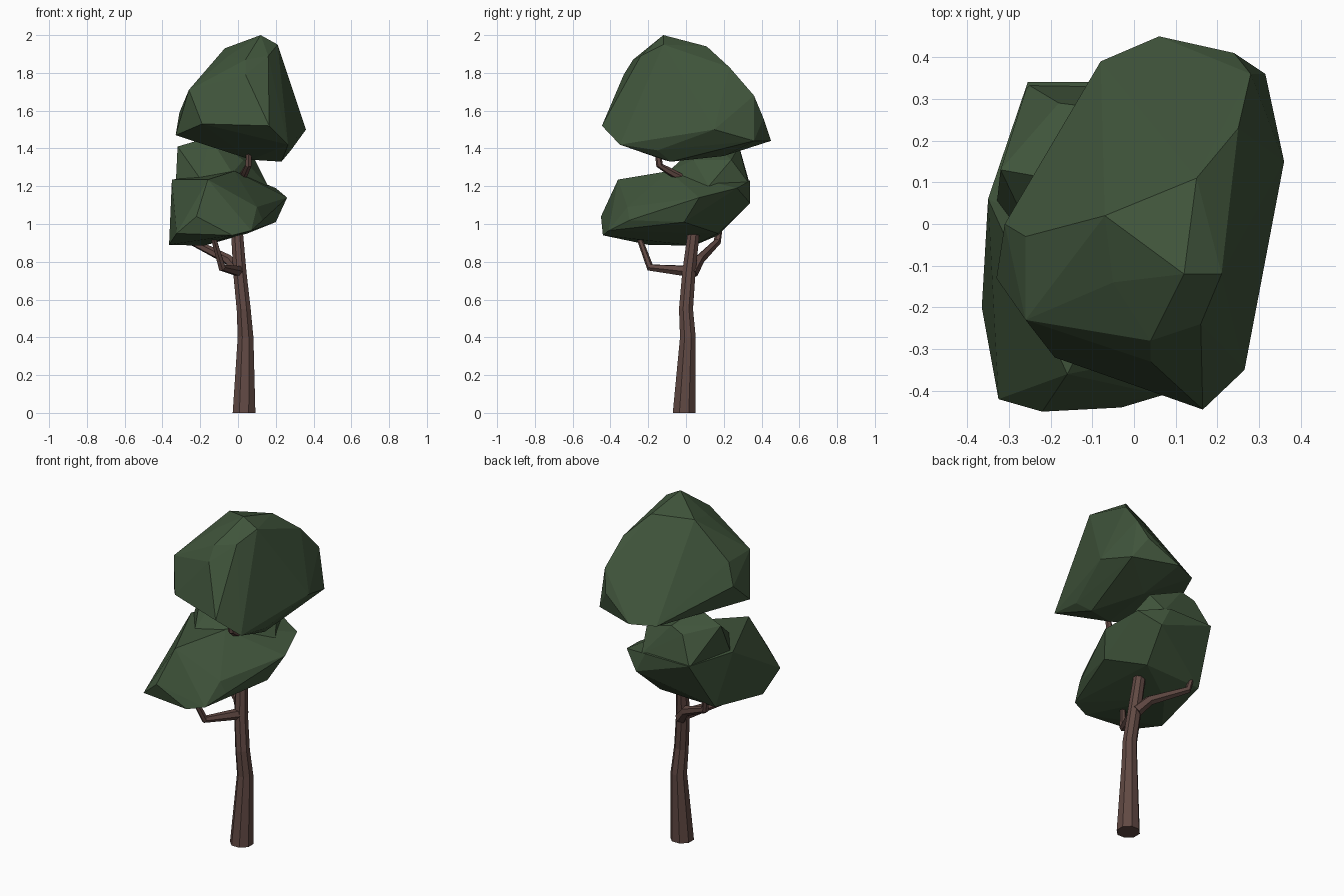
import bpy
import bmesh
import math
from mathutils import Vector

default_cube = bpy.data.objects.get("Cube")
if default_cube:
    bpy.data.objects.remove(default_cube, do_unlink=True)


def make_material(name, colour):
    material = bpy.data.materials.new(name)
    material.use_nodes = True
    material.diffuse_color = (*colour, 1)
    shader = material.node_tree.nodes["Principled BSDF"]
    shader.inputs["Base Color"].default_value = (*colour, 1)
    shader.inputs["Roughness"].default_value = 1
    return material


leaf_green = make_material("leaf green", (.051, .09, .044))
bark_brown = make_material("bark brown", (.118, .066, .056))


def finish(bm, name, material):
    """Turn a bmesh into a flat shaded object with one material."""
    bmesh.ops.recalc_face_normals(bm, faces=bm.faces)
    mesh = bpy.data.meshes.new(name)
    bm.to_mesh(mesh)
    bm.free()
    mesh.materials.append(material)
    obj = bpy.data.objects.new(name, mesh)
    bpy.context.collection.objects.link(obj)


def leaf_clump(name, corners):
    """Faceted clump of leaves wrapped around its corner points."""
    bm = bmesh.new()
    for corner in corners:
        bm.verts.new(corner)
    bmesh.ops.convex_hull(bm, input=bm.verts)
    inner_verts = [vert for vert in bm.verts if not vert.link_faces]
    bmesh.ops.delete(bm, geom=inner_verts, context="VERTS")
    finish(bm, name, leaf_green)


def limb(name, path, radii, sides):
    """Tapered, capped tube whose rings follow a bent path."""
    bm = bmesh.new()
    points = [Vector(point) for point in path]
    rings = []
    for i, (point, radius) in enumerate(zip(points, radii)):
        before = points[max(i - 1, 0)]
        after = points[min(i + 1, len(points) - 1)]
        turn = Vector((0, 0, 1)).rotation_difference(after - before)
        if point.z == 0:
            turn.identity()
        ring = []
        for side in range(sides):
            angle = math.tau * (side + .5) / sides
            offset = Vector((math.cos(angle), math.sin(angle), 0)) * radius
            ring.append(bm.verts.new(point + turn @ offset))
        rings.append(ring)
    for lower, upper in zip(rings, rings[1:]):
        for side in range(sides):
            following = (side + 1) % sides
            bm.faces.new((lower[side], lower[following], upper[following], upper[side]))
    bm.faces.new(rings[0])
    bm.faces.new(rings[-1])
    finish(bm, name, bark_brown)


# Trunk, leaning and thinning up into the top clump
limb("trunk",
     [(.032, -.01, 0), (.04, .01, .4), (.03, 0, .55), (.01, .015, .74),
      (-.005, .04, .95), (-.01, .08, 1.2), (-.01, .1, 1.5)],
     [.065, .045, .04, .038, .034, .022, .015], sides=8)

# Branches, each with an elbow before it turns up into the leaves
limb("front_branch",
     [(.01, .02, .75), (-.085, -.19, .77), (-.14, -.26, .96)],
     [.032, .021, .014], sides=6)
limb("back_branch",
     [(.01, .03, .74), (-.05, .07, .81), (-.24, .165, .905), (-.255, .18, .99)],
     [.034, .028, .02, .015], sides=6)
limb("upper_branch",
     [(0, .06, 1.2), (.04, -.09, 1.28), (.055, -.14, 1.31), (.06, -.16, 1.46)],
     [.02, .02, .018, .014], sides=6)

# Top clump of leaves: rim below, sloping flanks, narrow crown
leaf_clump("top_leaves", [
    (.12, -.12, 2), (.21, -.12, 1.95), (.15, .11, 1.94), (-.07, .02, 1.93),
    (-.05, -.14, 1.89), (.04, -.28, 1.87), (.16, -.24, 1.89), (.04, -.33, 1.79),
    (.25, .23, 1.83), (.28, .36, 1.68), (.24, .41, 1.56), (-.26, -.23, 1.71),
    (-.26, -.03, 1.71), (-.31, 0, 1.59), (-.33, -.13, 1.47), (-.19, -.32, 1.53),
    (.165, -.445, 1.52), (.265, -.35, 1.42), (.36, .15, 1.5), (.315, .36, 1.44),
    (.06, .45, 1.44), (-.08, .39, 1.44), (.28, -.15, 1.39), (.23, -.08, 1.33),
    (.07, -.12, 1.34), (.1, .2, 1.36)])

# Lower clump: a wide sloping body under a raised back shoulder
leaf_clump("lower_leaves", [
    (-.365, -.2, .89), (-.325, -.42, .95), (-.22, -.45, 1.04), (-.03, -.44, .94),
    (.07, -.41, .965), (.13, -.3, 1.02), (.2, -.01, 1.01), (.26, .07, 1.14),
    (.1, -.31, 1.09), (-.16, -.36, 1.235), (-.18, .04, .885), (-.31, .17, .94),
    (-.35, .06, 1.235), (.2, .27, 1.19), (.09, .34, 1.11), (-.02, -.09, 1.28),
    (.05, .17, .95), (-.255, .34, 1.23), (.03, .34, 1.23)])
leaf_clump("leaf_shoulder", [
    (-.32, .13, 1.41), (-.255, .335, 1.22), (-.15, .1, 1.46), (-.18, .29, 1.38),
    (-.1, .28, 1.41), (.09, .24, 1.34), (.06, .33, 1.22), (.03, .04, 1.34),
    (-.03, -.1, 1.27), (.16, .12, 1.2), (-.33, .04, 1.2), (-.2, -.12, 1.24)])
